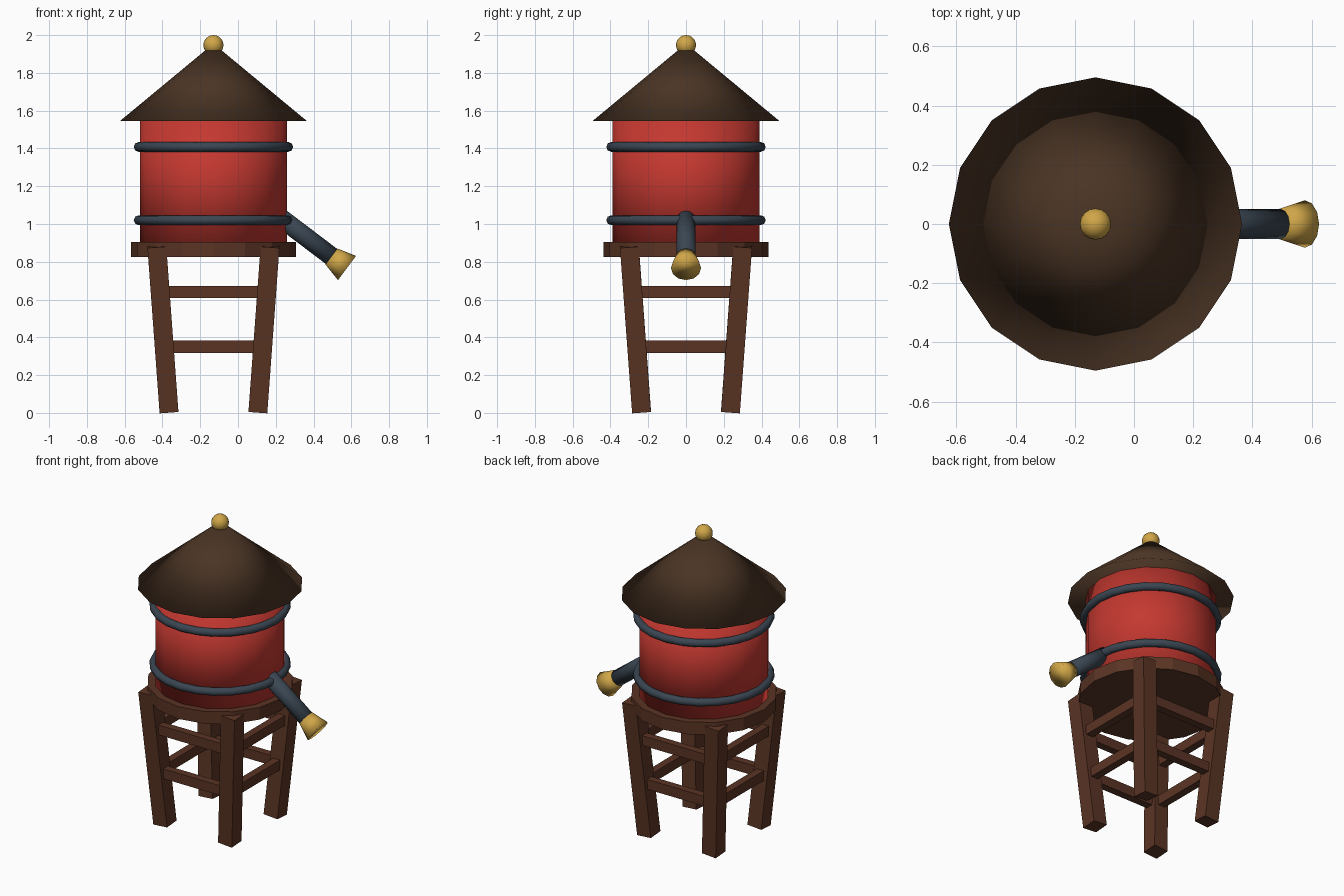
import bpy
from math import pi, atan2
from mathutils import Vector

cube = bpy.data.objects.get("Cube")
if cube:
    bpy.data.objects.remove(cube, do_unlink=True)

CX = -0.13  # tower axis


def material(name, rgb):
    lin = [((c / 255 + 0.055) / 1.055) ** 2.4 for c in rgb] + [1.0]
    m = bpy.data.materials.new(name)
    m.use_nodes = True
    m.diffuse_color = lin
    bsdf = next(n for n in m.node_tree.nodes if n.type == "BSDF_PRINCIPLED")
    bsdf.inputs["Base Color"].default_value = lin
    return m


red = material("barrel red", (196, 56, 48))
roof_brown = material("roof brown", (74, 52, 36))
wood = material("timber brown", (90, 52, 36))
steel = material("slate metal", (58, 70, 82))
brass = material("brass", (208, 166, 72))


def finish(name, mat, smooth=False):
    ob = bpy.context.object
    ob.name = name
    ob.data.materials.append(mat)
    if smooth:
        bpy.ops.object.shade_smooth()
    return ob


def frustum(name, mat, start, end, r1, r2, sides, smooth=True):
    a, b = Vector(start), Vector(end)
    axis = b - a
    # rotate about y only, since every axis lies in the xz plane
    bpy.ops.mesh.primitive_cone_add(
        vertices=sides, radius1=r1, radius2=r2, depth=axis.length,
        location=(a + b) / 2, rotation=(0, atan2(axis.x, axis.z), 0))
    return finish(name, mat, smooth)


def box(name, mat, size, loc, rot=(0, 0, 0)):
    bpy.ops.mesh.primitive_cube_add(size=1, location=loc, rotation=rot)
    ob = finish(name, mat)
    ob.scale = size
    return ob


# Barrel, roof and finial
frustum("tank", red, (CX, 0, 0.9), (CX, 0, 1.55), 0.39, 0.39, 16)
frustum("roof", roof_brown, (CX, 0, 1.545), (CX, 0, 1.955), 0.495, 0, 16)
bpy.ops.mesh.primitive_uv_sphere_add(segments=16, ring_count=12, radius=0.053,
                                     location=(CX, 0, 1.947))
finish("finial", brass, True)

# Metal hoops
for name, z in (("upper_hoop", 1.408), ("lower_hoop", 1.02)):
    bpy.ops.mesh.primitive_torus_add(major_radius=0.396, minor_radius=0.026,
                                     major_segments=24, minor_segments=8,
                                     location=(CX, 0, z))
    finish(name, steel, True)

# Deck
frustum("deck", wood, (CX, 0, 0.825), (CX, 0, 0.905), 0.437, 0.437, 16, False)

# Legs lean outward toward the top
TOP, FOOT, HEIGHT = 0.3, 0.235, 0.885
lean = atan2(TOP - FOOT, HEIGHT)
mid = (TOP + FOOT) / 2
for sx, side in ((1, "left"), (-1, "right")):
    for sy, end in ((-1, "front"), (1, "back")):
        box(f"{end}_{side}_leg", wood, (0.1, 0.1, 0.88),
            (CX + sx * mid, sy * mid, HEIGHT / 2), (-sy * lean, sx * lean, 0))

# Cross rails between neighbouring legs
for level, z in (("lower", 0.35), ("upper", 0.64)):
    reach = FOOT + (TOP - FOOT) * z / HEIGHT
    for s, end, side in ((-1, "front", "right"), (1, "back", "left")):
        box(f"{level}_{end}_rail", wood, (2 * reach, 0.05, 0.064), (CX, s * reach, z))
        box(f"{level}_{side}_rail", wood, (0.05, 2 * reach, 0.064), (CX + s * reach, 0, z))

# Spout and flared nozzle
frustum("spout", steel, (0.18, 0, 1.067), (0.51, 0, 0.817), 0.05, 0.05, 12)
frustum("nozzle", brass, (0.495, 0, 0.828), (0.577, 0, 0.767), 0.053, 0.08, 12)
